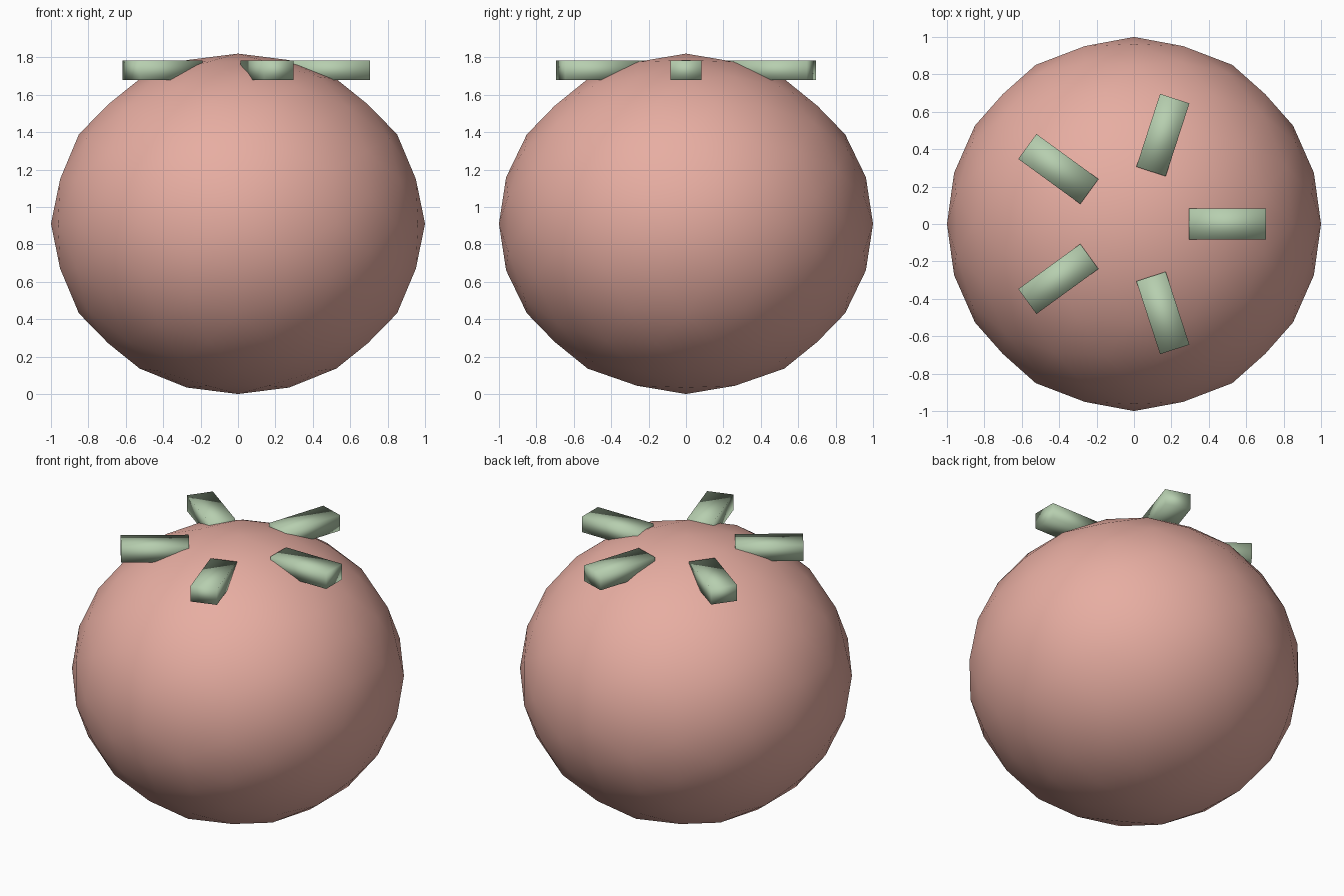
import bpy, bmesh, math
from mathutils import Matrix

if "Cube" in bpy.data.objects:
    bpy.data.objects.remove(bpy.data.objects["Cube"])

RADIUS_Z = 0.91


def material(name, color):
    m = bpy.data.materials.new(name)
    m.diffuse_color = color
    m.use_nodes = True
    m.node_tree.nodes["Principled BSDF"].inputs["Base Color"].default_value = m.diffuse_color
    return m


def finish(name, bm, mat):
    bmesh.ops.recalc_face_normals(bm, faces=bm.faces)
    for f in bm.faces:
        f.smooth = True
    mesh = bpy.data.meshes.new(name)
    bm.to_mesh(mesh)
    bm.free()
    mesh.materials.append(mat)
    obj = bpy.data.objects.new(name, mesh)
    bpy.context.collection.objects.link(obj)
    return obj


red = material("fruit_red", (0.80, 0.42, 0.36, 1))
green = material("leaf_green", (0.47, 0.62, 0.43, 1))

# Fruit body: axis-aligned icosahedron, subdivided twice onto a sphere, then flattened
bm = bmesh.new()
t = (1 + math.sqrt(5)) / 2
for a in (-1, 1):
    for b in (-t, t):
        for co in ((a, 0, b), (0, b, a), (b, a, 0)):
            bm.verts.new(co).co.normalize()
hull = bmesh.ops.convex_hull(bm, input=bm.verts[:])
for _ in range(2):
    bmesh.ops.subdivide_edges(bm, edges=bm.edges[:], cuts=1, use_grid_fill=True)
    for v in bm.verts:
        v.co.normalize()
bmesh.ops.transform(bm, verts=bm.verts,
                    matrix=Matrix.Translation((0, 0, RADIUS_Z)) @ Matrix.Diagonal((1, 1, RADIUS_Z, 1)))
finish("fruit_body", bm, red)

# Leaves: five soft-shaded blocks radiating around the top
for i in range(5):
    bm = bmesh.new()
    bmesh.ops.create_cube(bm, size=1, matrix=Matrix.Diagonal((0.41, 0.165, 0.104, 1)))
    leaf = finish(f"leaf_{i + 1}", bm, green)
    ang = i * math.tau / 5
    leaf.location = (0.5 * math.cos(ang), 0.5 * math.sin(ang), 1.732)
    leaf.rotation_euler.z = ang
